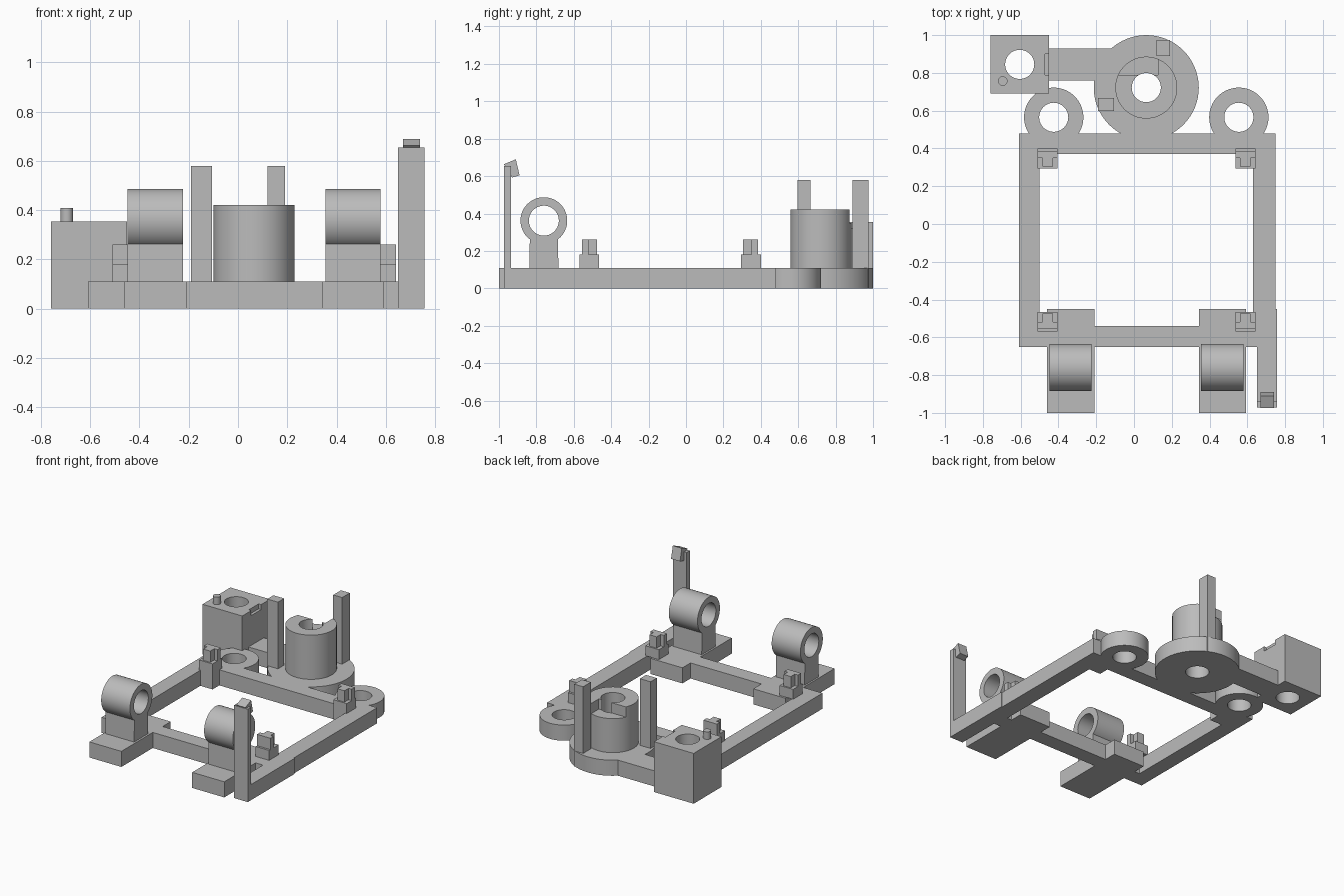
import bpy, bmesh, math
from mathutils import Matrix

cube = bpy.data.objects.get("Cube")
if cube:
    bpy.data.objects.remove(cube, do_unlink=True)

GREY = (0.5, 0.5, 0.5, 1)
grey = bpy.data.materials.new("plain grey")
grey.use_nodes = True
grey.diffuse_color = GREY
grey.node_tree.nodes["Principled BSDF"].inputs["Base Color"].default_value = GREY

H = 0.11       # base thickness
HOLE = 0.077   # common bore radius


def finish(name, bm):
    bmesh.ops.recalc_face_normals(bm, faces=bm.faces)
    mesh = bpy.data.meshes.new(name)
    bm.to_mesh(mesh)
    bm.free()
    mesh.materials.append(grey)
    ob = bpy.data.objects.new(name, mesh)
    bpy.context.collection.objects.link(ob)
    return ob


def activate(ob):
    bpy.ops.object.select_all(action='DESELECT')
    ob.select_set(True)
    bpy.context.view_layer.objects.active = ob


def smooth(ob):
    activate(ob)
    bpy.ops.object.shade_smooth_by_angle(angle=math.radians(30))
    return ob


def prism(name, points, place, depth):
    """Extrude a closed outline; place maps (u, v, w) to x, y, z."""
    bm = bmesh.new()
    lo = [bm.verts.new(place(u, v, 0)) for u, v in points]
    hi = [bm.verts.new(place(u, v, depth)) for u, v in points]
    bm.faces.new(lo)
    bm.faces.new(hi)
    for i in range(len(points)):
        j = (i + 1) % len(points)
        bm.faces.new((lo[i], lo[j], hi[j], hi[i]))
    return finish(name, bm)


def box(name, x0, x1, y0, y1, z0=0, z1=H):
    outline = [(x0, y0), (x1, y0), (x1, y1), (x0, y1)]
    return prism(name, outline, lambda u, v, w: (u, v, z0 + w), z1 - z0)


def tube(name, centre, outer, inner, length, axis='Z', n=64):
    """Ring or solid rod growing from centre along the axis."""
    bm = bmesh.new()
    loops = []
    for r, h in ((outer, 0), (outer, length), (inner, length), (inner, 0)):
        loops.append([bm.verts.new((r * math.cos(2 * math.pi * i / n),
                                    r * math.sin(2 * math.pi * i / n), h))
                      for i in range(n)] if r else None)
    if inner:
        for a, b in zip(loops, loops[1:] + loops[:1]):
            for i in range(n):
                j = (i + 1) % n
                bm.faces.new((a[i], a[j], b[j], b[i]))
    else:
        a, b = loops[:2]
        bm.faces.new(a)
        bm.faces.new(b)
        for i in range(n):
            j = (i + 1) % n
            bm.faces.new((a[i], a[j], b[j], b[i]))
    turn = Matrix.Rotation(math.pi / 2, 4, 'Y') if axis == 'X' else Matrix()
    bm.transform(Matrix.Translation(centre) @ turn)
    return smooth(finish(name, bm))


def cut(ob, cutter):
    cutter.hide_render = True
    mod = ob.modifiers.new("cut", 'BOOLEAN')
    mod.operation = 'DIFFERENCE'
    mod.solver = 'EXACT'
    mod.object = cutter
    activate(ob)
    bpy.ops.object.modifier_apply(modifier=mod.name)
    bpy.data.objects.remove(cutter, do_unlink=True)


# Rectangular frame
box("frame_front_bar", -0.61, 0.75, -0.65, -0.54)
box("frame_back_bar", -0.61, 0.75, 0.37, 0.48)
box("frame_right_bar", -0.61, -0.50, -0.54, 0.37)
box("frame_left_bar", 0.63, 0.75, -0.54, 0.37)

# Front feet with hinge posts and barrels
for side, x in (("right", -0.46), ("left", 0.343)):
    box(side + "_foot", x, x + 0.25, -1.0, -0.45)
    bx = x + 0.012
    barrel_y, barrel_z = -0.76, 0.362
    # Post top follows the barrel's underside
    saddle = [(barrel_y + 0.1 * math.sin(t), barrel_z - 0.1 * math.cos(t))
              for t in [math.radians(48 - 8 * i) for i in range(13)]]
    outline = [(-0.838, H), (-0.682, H)] + saddle
    prism(side + "_hinge_post", outline, lambda u, v, w: (bx + w, u, v), 0.224)
    tube(side + "_hinge_barrel", (bx, barrel_y, barrel_z), 0.125, 0.08, 0.224, 'X')

# Side arm with upright latch and hooked tip
box("latch_arm", 0.65, 0.757, -0.97, -0.45)
box("latch_upright", 0.65, 0.757, -0.972, -0.936, 0, 0.655)
prism("latch_hook",
      [(-0.975, 0.663), (-0.91, 0.69), (-0.89, 0.605), (-0.93, 0.592), (-0.95, 0.64)],
      lambda u, v, w: (0.67 + w, u, v), 0.07)

# Corner clips: base block, cross fin and inward stem
for xname, x in (("right", -0.51), ("left", 0.537)):
    for yname, s, y, z in (("back", 1, 0.295, 0), ("front", -1, -0.465, H)):
        def span(a, b):
            return sorted((y + s * a, y + s * b))
        name = yname + "_" + xname + "_clip"
        box(name + "_base", x, x + 0.105, *span(0, 0.105), z, 0.18)
        box(name + "_fin", x, x + 0.105, *span(0.055, 0.09), 0.18, 0.26)
        box(name + "_stem", x + 0.025, x + 0.08, *span(0.01, 0.055), 0.18, 0.26)

# Back screw ears
for side, x in (("right", -0.425), ("left", 0.555)):
    tube(side + "_screw_ear", (x, 0.565, 0), 0.157, HOLE, H)

# Round boss with notched collar
tube("boss_disc", (0.065, 0.722, 0), 0.278, HOLE, H)
collar = tube("boss_collar", (0.065, 0.722, H), 0.164, HOLE, 0.312)
cut(collar, box("collar_cutter", -0.2, 0.128, 0.79, 1.0, 0.35, 0.5))
smooth(collar)
box("front_boss_pillar", -0.19, -0.106, 0.597, 0.666, 0, 0.58)
box("back_boss_pillar", 0.12, 0.19, 0.89, 0.975, 0, 0.58)

# Arm and bored block with locating peg
box("block_arm", -0.46, -0.08, 0.76, 0.93)
block = box("bored_block", -0.76, -0.45, 0.69, 1.0, 0, 0.355)
cut(block, tube("bore_cutter", (-0.605, 0.845, -0.1), HOLE, 0, 0.6))
cut(block, box("notch_cutter", -0.47, -0.4, 0.79, 0.90, 0.32, 0.4))
smooth(block)
tube("locating_peg", (-0.695, 0.757, 0.34), 0.025, 0, 0.068, n=32)
